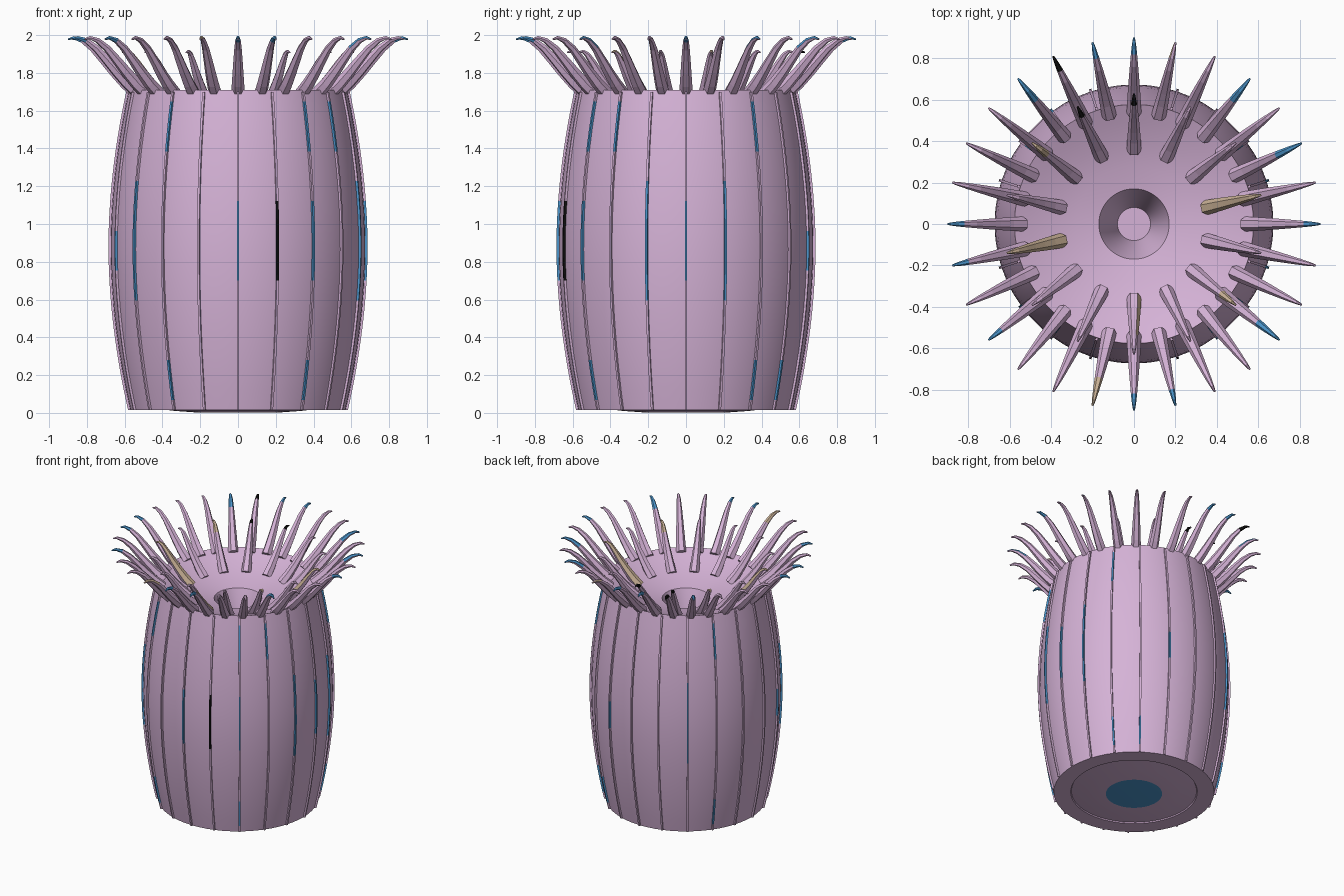
import bpy, bmesh, math
from mathutils import Vector

cube = bpy.data.objects.get("Cube")
if cube:
    bpy.data.objects.remove(cube)


def material(name, rgb):
    m = bpy.data.materials.new(name)
    m.use_nodes = True
    m.diffuse_color = (*rgb, 1)
    m.node_tree.nodes["Principled BSDF"].inputs["Base Color"].default_value = (*rgb, 1)
    return m


MATS = [material("lilac", (0.67, 0.45, 0.68)), material("sea blue", (0.07, 0.30, 0.60)),
        material("tan", (0.60, 0.45, 0.31)), material("black", (0.005, 0.005, 0.005))]
LILAC, BLUE, TAN, BLACK = range(4)


def finish(name, bm):
    bmesh.ops.recalc_face_normals(bm, faces=bm.faces)
    mesh = bpy.data.meshes.new(name)
    bm.to_mesh(mesh)
    bm.free()
    for m in MATS:
        mesh.materials.append(m)
    ob = bpy.data.objects.new(name, mesh)
    bpy.context.collection.objects.link(ob)
    return ob


def barrel(z):
    """Radius of the column wall at a height."""
    return 0.674 - 0.103 * abs((z - 0.88) / 0.86) ** 1.9


def direction(angle):
    return Vector((math.sin(angle), math.cos(angle), 0))


def loft(bm, rings):
    """Skin a list of equal rings of points, capping both ends."""
    loops = [[bm.verts.new(p) for p in ring] for ring in rings]
    n = len(loops[0])
    faces = []
    for a, b in zip(loops, loops[1:]):
        faces.append([bm.faces.new((a[i], a[(i + 1) % n], b[(i + 1) % n], b[i]))
                      for i in range(n)])
    bm.faces.new(loops[0][::-1])
    bm.faces.new(loops[-1])
    return faces


# Column: domed foot, barrel wall, dished oral disc and mouth funnel in one lathe
BASE, TOP = 0.016, 1.71
wall = [(barrel(z), z) for z in (BASE + (TOP - BASE) * i / 16 for i in range(17))]
profile = ([(0.20, 0.001), (0.33, 0.010), (0.445, 0.024), (0.45, BASE)] + wall
           + [(0.50, 1.675), (0.40, 1.635), (0.28, 1.60), (0.17, 1.58),
              (0.12, 1.45), (0.08, 1.28)])
SIDES = 60
bm = bmesh.new()
loft(bm, [[direction(math.tau * i / SIDES) * r + Vector((0, 0, z)) for i in range(SIDES)]
          for r, z in profile])
for f in bm.faces:
    if f.calc_center_median().z < 0.002:
        f.material_index = BLUE
column = finish("column", bm)
bpy.ops.object.select_all(action='DESELECT')
column.select_set(True)
bpy.context.view_layer.objects.active = column
bpy.ops.object.shade_smooth_by_angle(angle=math.radians(35))

# Thin raised ribs down the column; stains are height bands on numbered ribs
MIDDLE, LONG, HIGH, LOW = (0.68, 1.1), (0.6, 1.22), (1.4, 1.64), (0.06, 0.28)
SHORT = (0.76, 0.98)
stains = {1: [SHORT], 2: [LOW], 3: [LOW, HIGH], 4: [LONG], 5: [MIDDLE], 6: [LONG],
          7: [HIGH], 8: [LOW, MIDDLE, HIGH], 9: [MIDDLE], 10: [MIDDLE], 12: [LOW, HIGH],
          13: [LONG], 14: [SHORT], 17: [LOW, HIGH], 18: [LONG]}
RIBS, STEPS = 20, 32
bm = bmesh.new()
for k in range(RIBS):
    d = direction(math.tau * k / RIBS)
    side = Vector((d.y, -d.x, 0)) * 0.006
    heights = [BASE + (TOP - 0.01 - BASE) * i / STEPS for i in range(STEPS + 1)]
    rings = []
    for z in heights:
        up = Vector((0, 0, z))
        inner, outer = d * (barrel(z) - 0.02) + up, d * (barrel(z) + 0.012) + up
        rings.append([inner - side, outer - side, outer + side, inner + side])
    for z, quads in zip(heights, loft(bm, rings)):
        if any(low <= z + 0.026 <= high for low, high in stains.get(k, [])):
            for f in quads:
                f.material_index = BLACK if k == 9 else BLUE
finish("column_ribs", bm)


def tentacle(bm, angle, path, paint):
    """Six-sided tapering arm along a radial path; paint is (colour, segments, sides)."""
    d = direction(angle)
    side = Vector((d.y, -d.x, 0))
    pts = [d * r + Vector((0, 0, z)) for r, z in path]
    last = len(pts) - 1
    rings = []
    for i, p in enumerate(pts):
        along = (pts[min(i + 1, last)] - pts[max(i - 1, 0)]).normalized()
        normal = side.cross(along)
        w = 0.036 * (1 - 0.87 * (i / last) ** 1.15)
        rings.append([p + side * w * math.cos(a) + normal * w * math.sin(a)
                      for a in (math.tau * s / 6 for s in range(6))])
    segments = loft(bm, rings)
    if paint:
        colour, part, sides = paint
        for quads in segments[part]:
            for f in quads[sides]:
                f.material_index = colour


ARMS = 28
ALL, UPPER, EDGE = slice(None), slice(0, 3), slice(2, 3)
TIP, HALF, ROOT = slice(5, None), slice(4, None), slice(0, 4)

# Outer ring of long arms
outer_path = [(0.535, 1.688), (0.60, 1.745), (0.66, 1.808), (0.715, 1.87),
              (0.77, 1.93), (0.825, 1.972), (0.87, 1.986), (0.90, 1.978)]
outer_paint = {k: (BLUE, TIP, ALL) for k in (0, 7, 13, 14, 18, 20, 21, 27)}
outer_paint.update({k: (BLUE, HALF, UPPER) for k in (3, 5, 10, 25)})
outer_paint.update({1: (TAN, TIP, EDGE), 15: (TAN, HALF, UPPER), 26: (BLACK, TIP, ALL)})
bm = bmesh.new()
for k in range(ARMS):
    tentacle(bm, math.tau * k / ARMS, outer_path, outer_paint.get(k))
finish("outer_tentacles", bm)

# Inner ring of shorter arms, one for every second outer arm
inner_path = [(0.355, 1.615), (0.41, 1.67), (0.46, 1.73), (0.505, 1.79),
              (0.545, 1.85), (0.58, 1.897), (0.605, 1.914), (0.63, 1.908)]
inner_paint = {0: (BLACK, TIP, ALL), 26: (BLACK, TIP, ALL), 6: (TAN, ALL, UPPER),
               20: (TAN, ALL, UPPER), 14: (TAN, ROOT, EDGE), 10: (TAN, HALF, UPPER),
               24: (TAN, HALF, UPPER)}
bm = bmesh.new()
for k in range(0, ARMS, 2):
    tentacle(bm, math.tau * k / ARMS, inner_path, inner_paint.get(k))
finish("inner_tentacles", bm)
